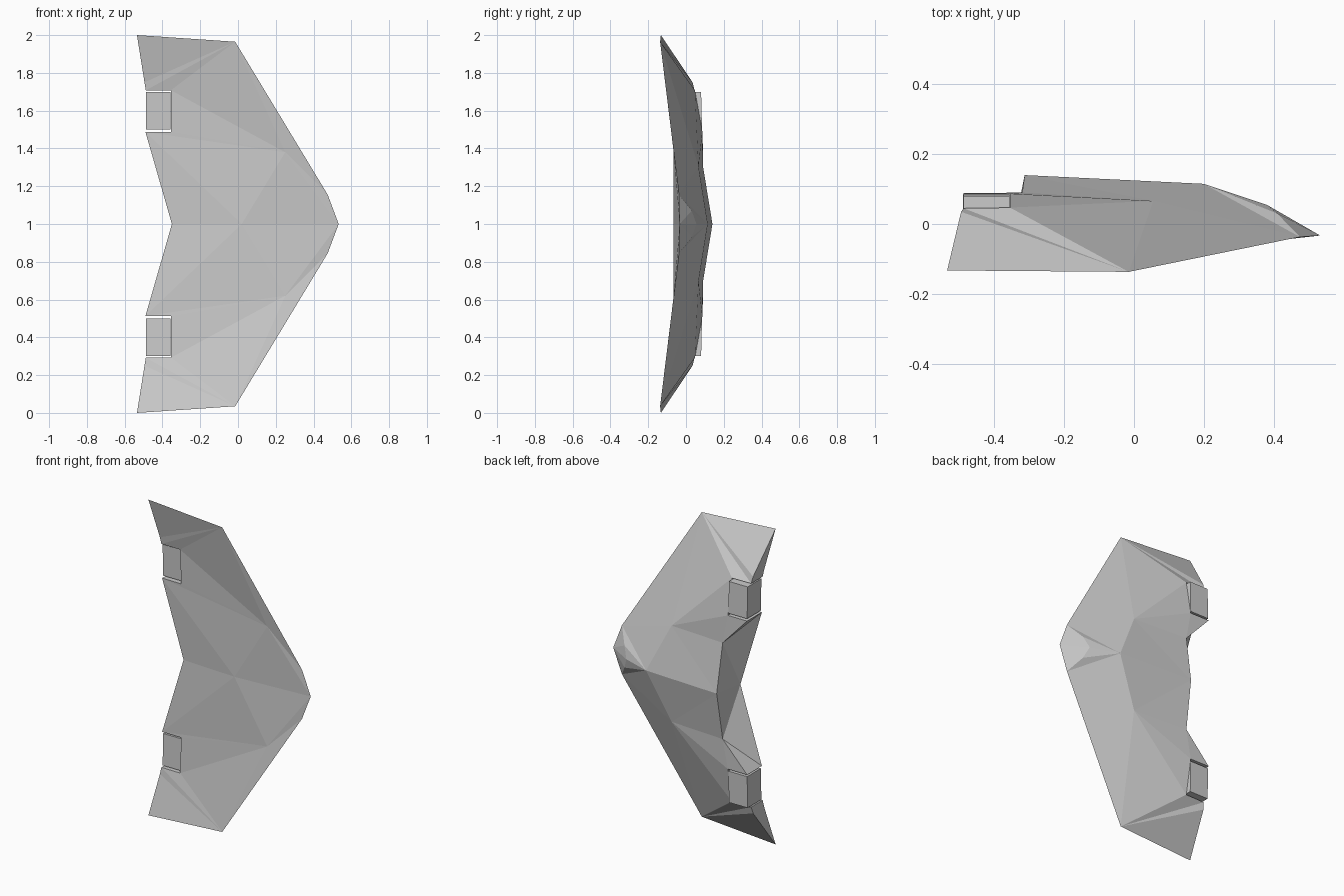
import bpy, bmesh

if "Cube" in bpy.data.objects:
    bpy.data.objects.remove(bpy.data.objects["Cube"])

# Half-span stations: x, y (thickness), s (distance from the centre plane z = 1)
P = {
    # rim: nose, leading-edge break, tip leading, tip trailing
    "N": (.533, -.033, 0), "L": (.475, -.037, .155),
    "T": (-.015, -.137, .965), "R": (-.535, -.133, 1.0),
    # back skin
    "A": (-.313, .14, 0), "B": (-.32, .09, .305), "C": (-.49, .088, .487),
    "I": (-.355, .087, .487), "J": (-.355, .047, .708), "K": (-.488, .045, .708),
    "D": (-.495, .035, .75), "E": (.2, .115, 0), "F": (.055, .066, .305),
    "G": (.38, .055, 0), "H": (.41, .03, .07),
    # front skin
    "a": (-.35, -.045, 0), "c": (-.49, -.06, .487), "i": (-.355, -.062, .487),
    "j": (-.355, -.072, .708), "k": (-.488, -.07, .708), "d": (-.495, -.075, .75),
    "f": (.25, -.065, .38), "m": (.02, -.065, 0),
}
BACK = "AEF AFB BFI BIC FTJ FJI TKJ TDK TRD ELF FLT EGH EHL GNH HNL"
FRONT = "NLf LTf fTj fji Tkj Tdk TRd fic fcm cam fmN"
REAR = "AaB Bac BcC CciI IijJ JjkK KkdD DdR"


def mesh_object(name, bm):
    bmesh.ops.remove_doubles(bm, verts=bm.verts, dist=1e-4)
    bmesh.ops.recalc_face_normals(bm, faces=bm.faces)
    me = bpy.data.meshes.new(name)
    bm.to_mesh(me)
    bm.free()
    ob = bpy.data.objects.new(name, me)
    bpy.context.collection.objects.link(ob)
    return ob


# Flying wing body, both halves welded on the centre plane
bm = bmesh.new()
for side in (1, -1):
    v = {k: bm.verts.new((x, y, 1 + side * s)) for k, (x, y, s) in P.items()}
    for face in " ".join((BACK, FRONT, REAR)).split():
        bm.faces.new([v[k] for k in face])
mesh_object("wing_body", bm)

# Control flap blocks seated in the trailing-edge notches
for side, label in ((1, "upper"), (-1, "lower")):
    bm = bmesh.new()
    bmesh.ops.create_cube(bm, size=1)
    for p in bm.verts:
        outer = p.co.z * side > 0
        back = .08 if outer else .085
        front = -.058 if outer else -.052
        p.co = (-.488 if p.co.x < 0 else -.357,
                back if p.co.y > 0 else front,
                1 + side * (.7 if outer else .5))
    mesh_object("flap_" + label, bm)
